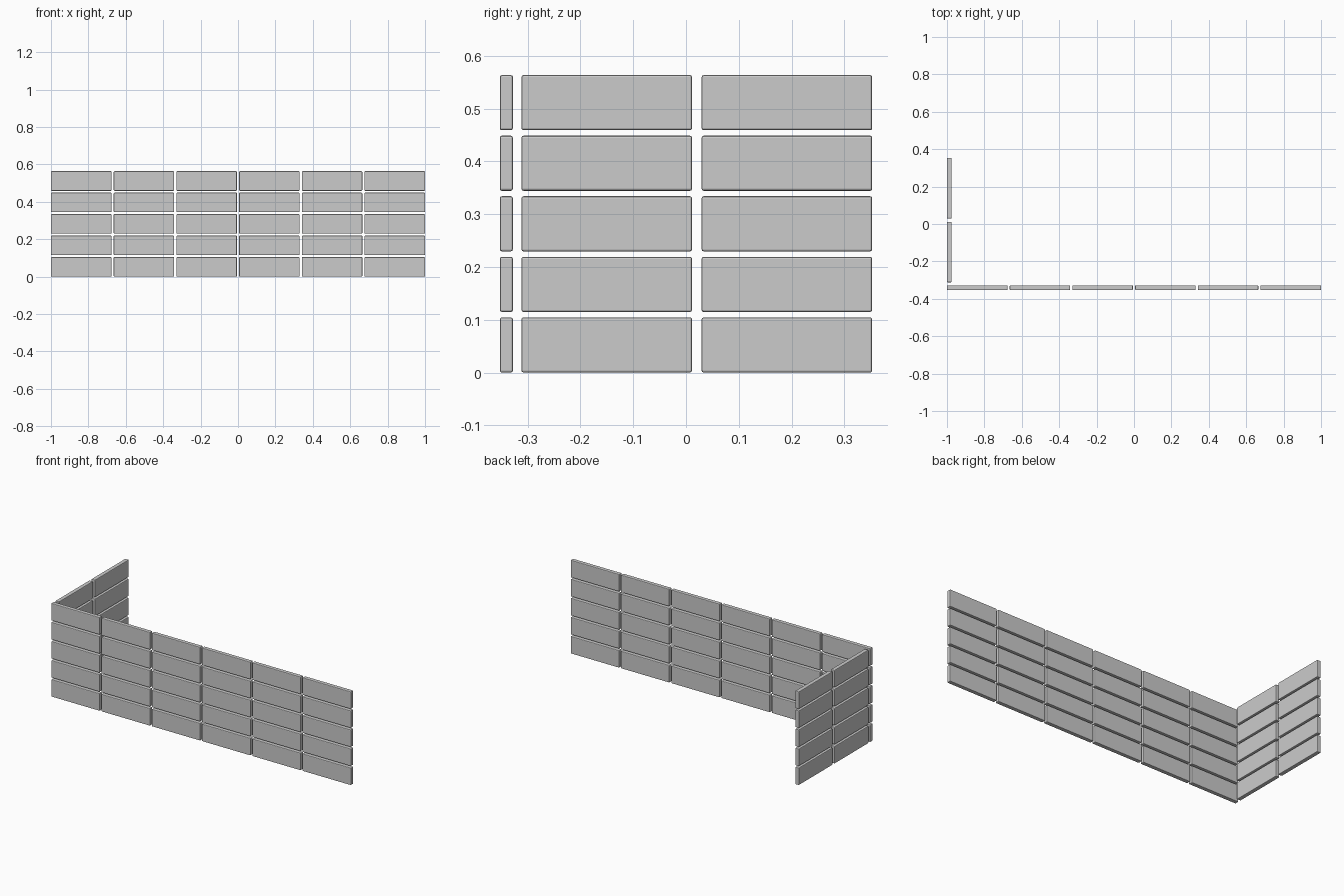
import bpy
import bmesh
from mathutils import Vector

if "Cube" in bpy.data.objects:
    bpy.data.objects.remove(bpy.data.objects["Cube"])

LENGTH, THICK, HEIGHT = 0.3235, 0.025, 0.1045
ROWS, ROW_PITCH = 5, 0.1148
HALF_Y = 0.353
BEVEL = 0.004


def tile(name, lo, size):
    """Box from its minimum corner, with softly bevelled edges."""
    bm = bmesh.new()
    bmesh.ops.create_cube(bm, size=1)
    for v in bm.verts:
        v.co = Vector((v.co[i] + 0.5) * size[i] + lo[i] for i in range(3))
    bmesh.ops.bevel(bm, geom=bm.edges[:], offset=BEVEL, segments=2,
                    profile=0.5, affect='EDGES')
    mesh = bpy.data.meshes.new(name)
    bm.to_mesh(mesh)
    bm.free()
    obj = bpy.data.objects.new(name, mesh)
    bpy.context.collection.objects.link(obj)


for row in range(ROWS):
    z = row * ROW_PITCH
    # Long front wall: six tiles per row
    for col in range(6):
        x = -1 + col * (2 - LENGTH) / 5
        tile(f"front_tile_{row}_{col}", (x, -HALF_Y, z), (LENGTH, THICK, HEIGHT))
    # Short left return wall: two tiles per row
    for col in range(2):
        y = HALF_Y - LENGTH - (1 - col) * 0.3415
        tile(f"side_tile_{row}_{col}", (-1, y, z), (THICK, LENGTH, HEIGHT))
